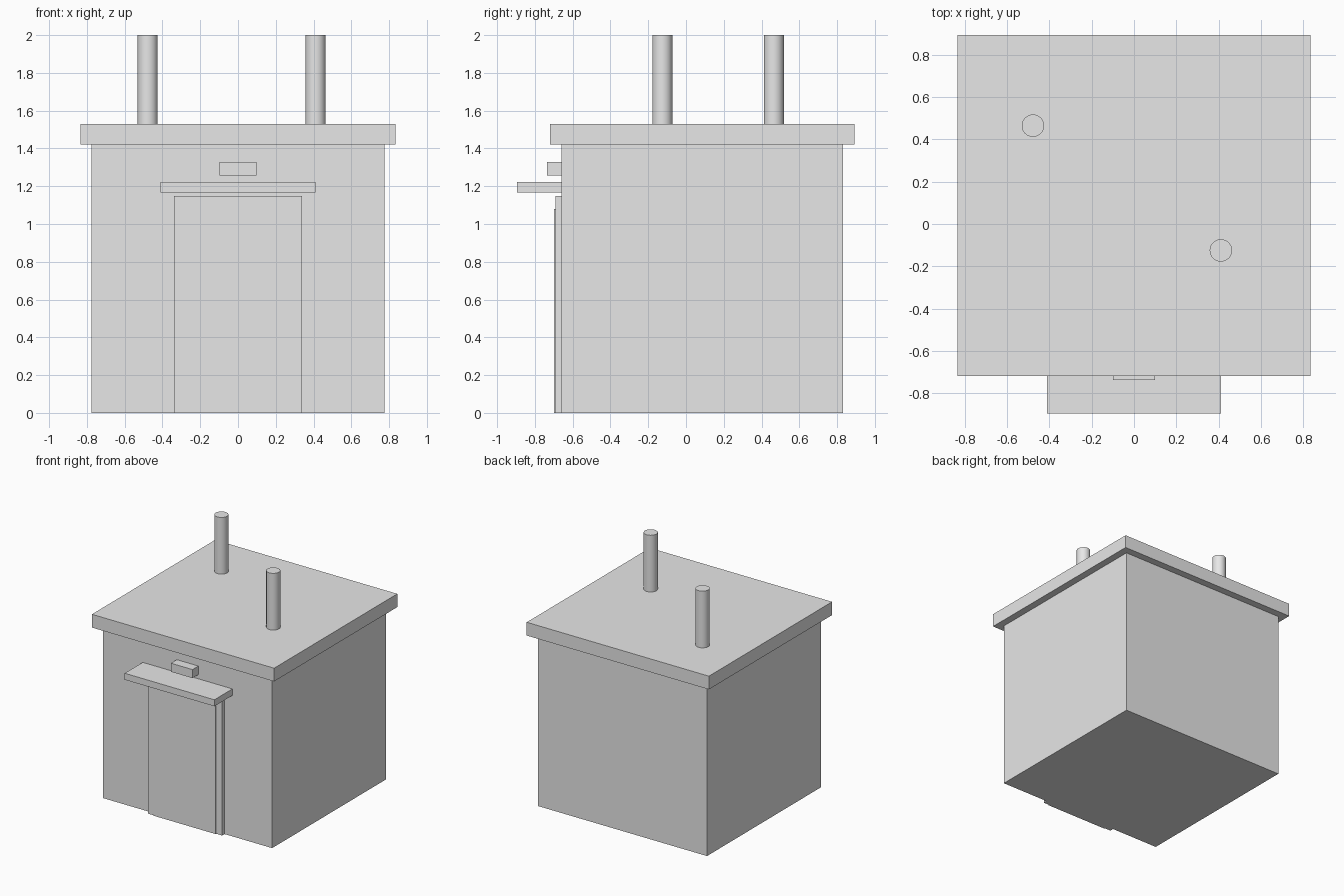
import bpy

cube = bpy.data.objects.get("Cube")
if cube:
    bpy.data.objects.remove(cube, do_unlink=True)

# One plain grey for the whole building
GREY = (0.8, 0.8, 0.8, 1.0)
grey = bpy.data.materials.new("plain_grey")
grey.use_nodes = True
grey.diffuse_color = GREY
grey.node_tree.nodes["Principled BSDF"].inputs["Base Color"].default_value = GREY


def box(name, half_width, y_range, z_range):
    """Box centred on x = 0, given by its y and z extents."""
    (y0, y1), (z0, z1) = y_range, z_range
    bpy.ops.mesh.primitive_cube_add(size=1, location=(0, (y0 + y1) / 2, (z0 + z1) / 2))
    ob = bpy.context.object
    ob.name = name
    ob.scale = (2 * half_width, y1 - y0, z1 - z0)
    bpy.ops.object.transform_apply(location=False, rotation=False, scale=True)
    ob.data.materials.append(grey)
    return ob


def pipe(name, x, y, z0, z1, radius=0.053):
    """Upright round pipe with smooth sides and flat caps."""
    bpy.ops.mesh.primitive_cylinder_add(
        vertices=32, radius=radius, depth=z1 - z0, location=(x, y, (z0 + z1) / 2))
    ob = bpy.context.object
    ob.name = name
    ob.data.materials.append(grey)
    bpy.ops.object.shade_smooth_by_angle()
    return ob


WALL = -0.66        # front wall plane
EAVES = 1.42        # underside of the roof
ROOF_TOP = 1.53

# Main block and overhanging flat roof
box("walls", 0.775, (WALL, 0.832), (0, EAVES))
box("roof_slab", 0.835, (-0.72, 0.893), (EAVES, ROOF_TOP))

# Entrance: frame, door panel, canopy and lamp
box("door_frame", 0.34, (-0.692, WALL), (0, 1.148))
box("door", 0.285, (-0.699, WALL), (0, 1.08))
box("door_canopy", 0.411, (-0.896, WALL), (1.168, 1.222))
box("door_lamp", 0.099, (-0.737, WALL), (1.257, 1.328))

# Roof pipes
pipe("back_roof_pipe", -0.478, 0.465, ROOF_TOP, 2.0)
pipe("front_roof_pipe", 0.411, -0.125, ROOF_TOP, 2.0)
